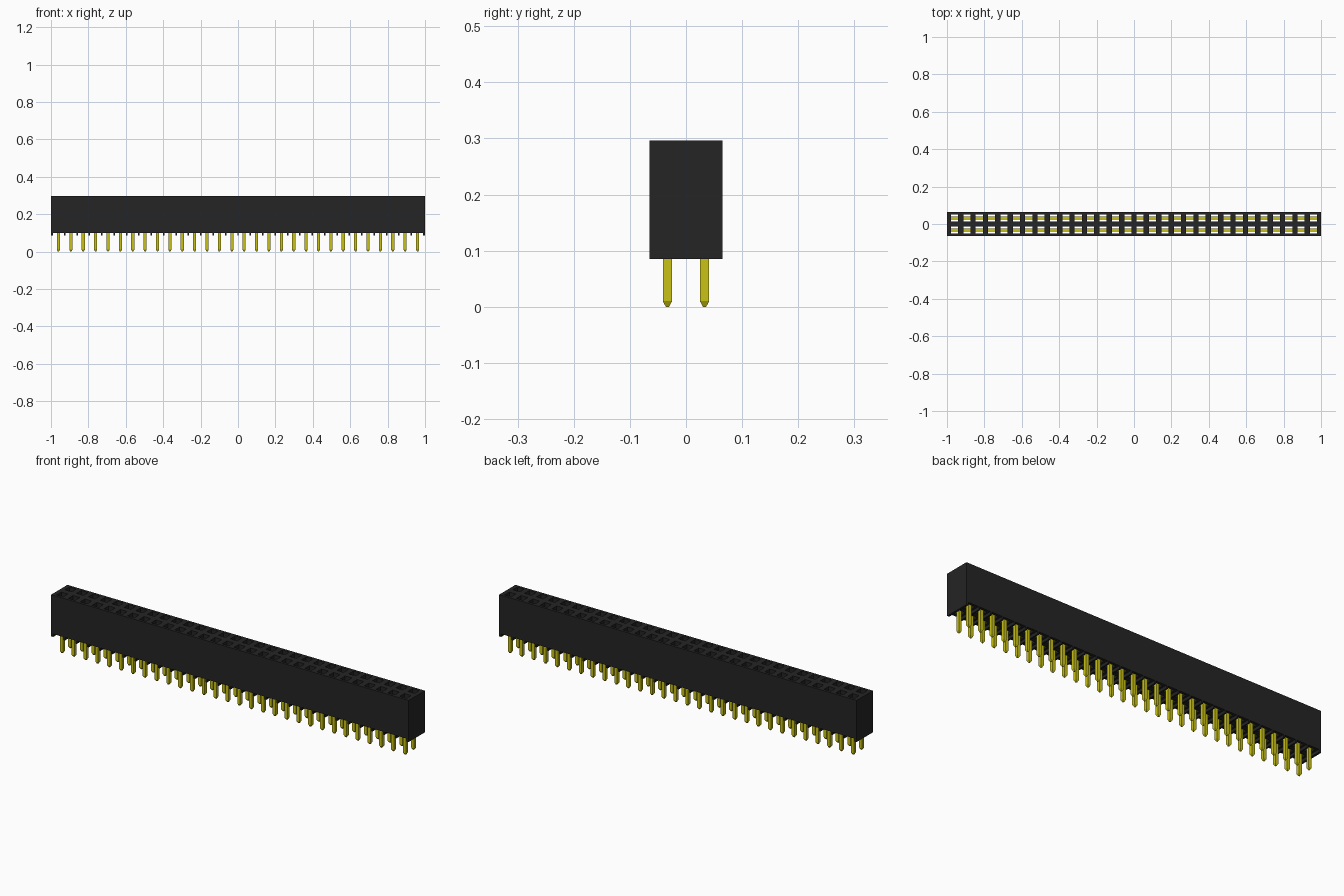
import bpy, bmesh
from mathutils import Matrix

if "Cube" in bpy.data.objects:
    bpy.data.objects.remove(bpy.data.objects["Cube"])

COLS, PITCH, ROW_Y = 30, 0.0662, 0.0331
HALF_X, HALF_Y = 1.0, 0.065
RIB_Z, BASE_Z, TOP_Z = 0.085, 0.10, 0.296
HOLE = 0.019
columns = [(i - (COLS - 1) / 2) * PITCH for i in range(COLS)]
rows = (-ROW_Y, ROW_Y)


def material(name, color):
    m = bpy.data.materials.new(name)
    m.use_nodes = True
    m.diffuse_color = color
    m.node_tree.nodes["Principled BSDF"].inputs["Base Color"].default_value = color
    return m


black = material("black plastic", (0.018, 0.018, 0.018, 1))
gold = material("gold contact", (0.58, 0.54, 0.008, 1))


def finish(bm, name, mat):
    bmesh.ops.recalc_face_normals(bm, faces=bm.faces)
    mesh = bpy.data.meshes.new(name)
    bm.to_mesh(mesh)
    bm.free()
    mesh.materials.append(mat)
    obj = bpy.data.objects.new(name, mesh)
    bpy.context.collection.objects.link(obj)
    return obj


def box(bm, x0, x1, y0, y1, z0, z1):
    size = Matrix.Diagonal((x1 - x0, y1 - y0, z1 - z0, 1))
    centre = Matrix.Translation(((x0 + x1) / 2, (y0 + y1) / 2, (z0 + z1) / 2))
    return bmesh.ops.create_cube(bm, size=1, matrix=centre @ size)["verts"]


# Housing: a flat lattice with square openings, extruded upward
bm = bmesh.new()
xs = [-HALF_X] + [c + s for c in columns for s in (-HOLE, HOLE)] + [HALF_X]
ys = [-HALF_Y] + [r + s for r in rows for s in (-HOLE, HOLE)] + [HALF_Y]
grid = [[bm.verts.new((x, y, BASE_Z)) for y in ys] for x in xs]
for i in range(len(xs) - 1):
    for j in range(len(ys) - 1):
        if not (i % 2 and j % 2):
            bm.faces.new((grid[i][j], grid[i + 1][j], grid[i + 1][j + 1], grid[i][j + 1]))
extruded = bmesh.ops.extrude_face_region(bm, geom=bm.faces[:])["geom"]
for v in extruded:
    if isinstance(v, bmesh.types.BMVert):
        v.co.z = TOP_Z
finish(bm, "housing", black)

# Standoff ribs under the housing, between the columns and at both ends
bm = bmesh.new()
for i in range(COLS + 1):
    x = (i - COLS / 2) * PITCH
    x0, x1 = x - 0.004, x + 0.004
    if i == 0:
        x0 = -HALF_X
    if i == COLS:
        x1 = HALF_X
    box(bm, x0, x1, -HALF_Y, HALF_Y, RIB_Z, BASE_Z)
finish(bm, "standoff_ribs", black)

# Contacts: square pin with a tapered tip, and a wide blade inside the opening
bm = bmesh.new()
W = 0.0083
for x in columns:
    for y in rows:
        box(bm, x - W, x + W, y - W, y + W, 0.01, 0.11)
        tip = box(bm, x - W, x + W, y - W, y + W, 0, 0.01)
        for v in tip:
            if v.co.z < 0.005:
                v.co.x = x + (v.co.x - x) * 0.35
                v.co.y = y + (v.co.y - y) * 0.35
        box(bm, x - HOLE, x + HOLE, y - W, y + W, 0.11, 0.25)
finish(bm, "contact_pins", gold)
